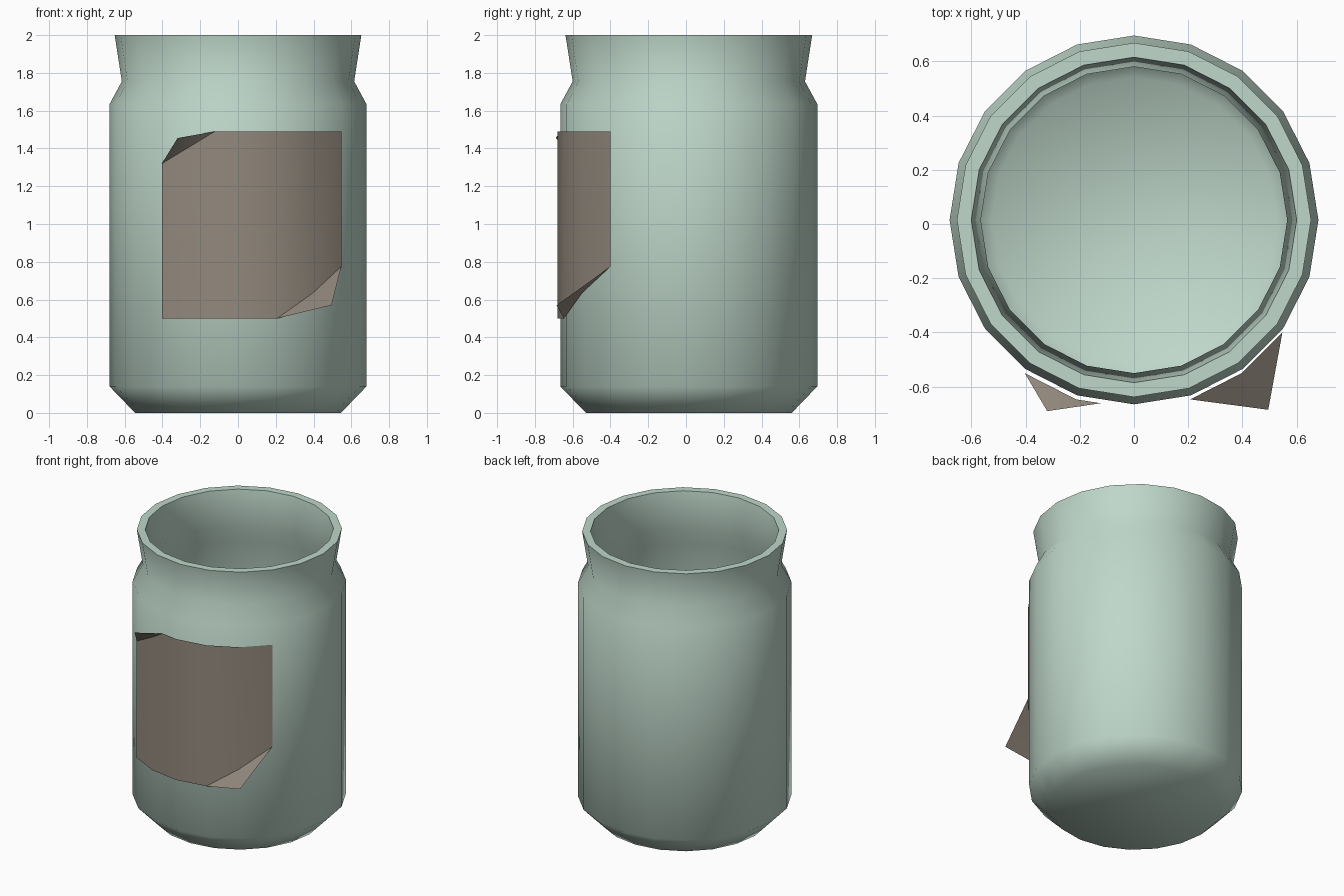
import bpy, math

if "Cube" in bpy.data.objects:
    bpy.data.objects.remove(bpy.data.objects["Cube"])

SIDES = 20
STEP = 2 * math.pi / SIDES


def material(name, color):
    m = bpy.data.materials.new(name)
    m.diffuse_color = (*color, 1)
    m.use_nodes = True
    m.node_tree.nodes["Principled BSDF"].inputs["Base Color"].default_value = m.diffuse_color
    return m


def add_object(name, verts, faces, mat, angle):
    me = bpy.data.meshes.new(name)
    me.from_pydata(verts, [], faces)
    me.materials.append(mat)
    ob = bpy.data.objects.new(name, me)
    bpy.context.collection.objects.link(ob)
    bpy.ops.object.select_all(action='DESELECT')
    ob.select_set(True)
    bpy.context.view_layer.objects.active = ob
    bpy.ops.object.shade_smooth_by_angle(angle=math.radians(angle))
    return ob


def lathe(name, profile, cy, mat):
    # revolve (radius, z) points, capping the first and last rings
    verts = [(r * math.cos(i * STEP), cy + r * math.sin(i * STEP), z)
             for r, z in profile for i in range(SIDES)]
    faces = []
    for k in range(len(profile) - 1):
        a, b = k * SIDES, (k + 1) * SIDES
        for i in range(SIDES):
            j = (i + 1) % SIDES
            faces.append((a + i, a + j, b + j, b + i))
    faces.append(tuple(reversed(range(SIDES))))
    faces.append(tuple(range(len(verts) - SIDES, len(verts))))
    return add_object(name, verts, faces, mat, 60)


# Jar: outer wall, flared rim, then down the inside to the floor
glass = material("pale_green", (0.52, 0.68, 0.59))
lathe("jar", [(0.545, 0), (0.68, 0.14), (0.68, 1.635), (0.615, 1.755), (0.653, 2.0),
              (0.60, 2.0), (0.565, 1.75), (0.63, 1.62), (0.63, 0.16), (0.525, 0.05)],
      0.015, glass)

# Label: strip following the jar's facets, with two trimmed corners
paper = material("brown_paper", (0.29, 0.25, 0.205))
ring = [(0.68 * math.cos(math.radians(a)) - 0.003, 0.68 * math.sin(math.radians(a)))
        for a in (-126, -108, -90, -72, -54, -36)]
t = 0.43  # point on the second facet where the upper fold ends
fold = tuple(p + (q - p) * t for p, q in zip(ring[1], ring[2]))
columns = [ring[0], ring[1], fold] + ring[2:]
low = [0.5, 0.5, 0.5, 0.5, 0.5, 0.635, 0.775]
high = [1.32, 1.435] + [1.49] * 5
n = len(columns)
verts = [(x, y, z) for (x, y), z in zip(columns, low)]
verts += [(x, y, z) for (x, y), z in zip(columns, high)]
faces = [(i, i + 1, n + i + 1, n + i) for i in range(n - 1)]

# Peeling corners: triangles fanned from each fold to a lifted tip
verts += [(-0.32, -0.69, 1.455), (0.495, -0.685, 0.57)]
faces += [(n, n + 1, 2 * n), (n + 1, n + 2, 2 * n)]
faces += [(5, 4, 2 * n + 1), (6, 5, 2 * n + 1)]
add_object("peeling_label", verts, faces, paper, 30)
